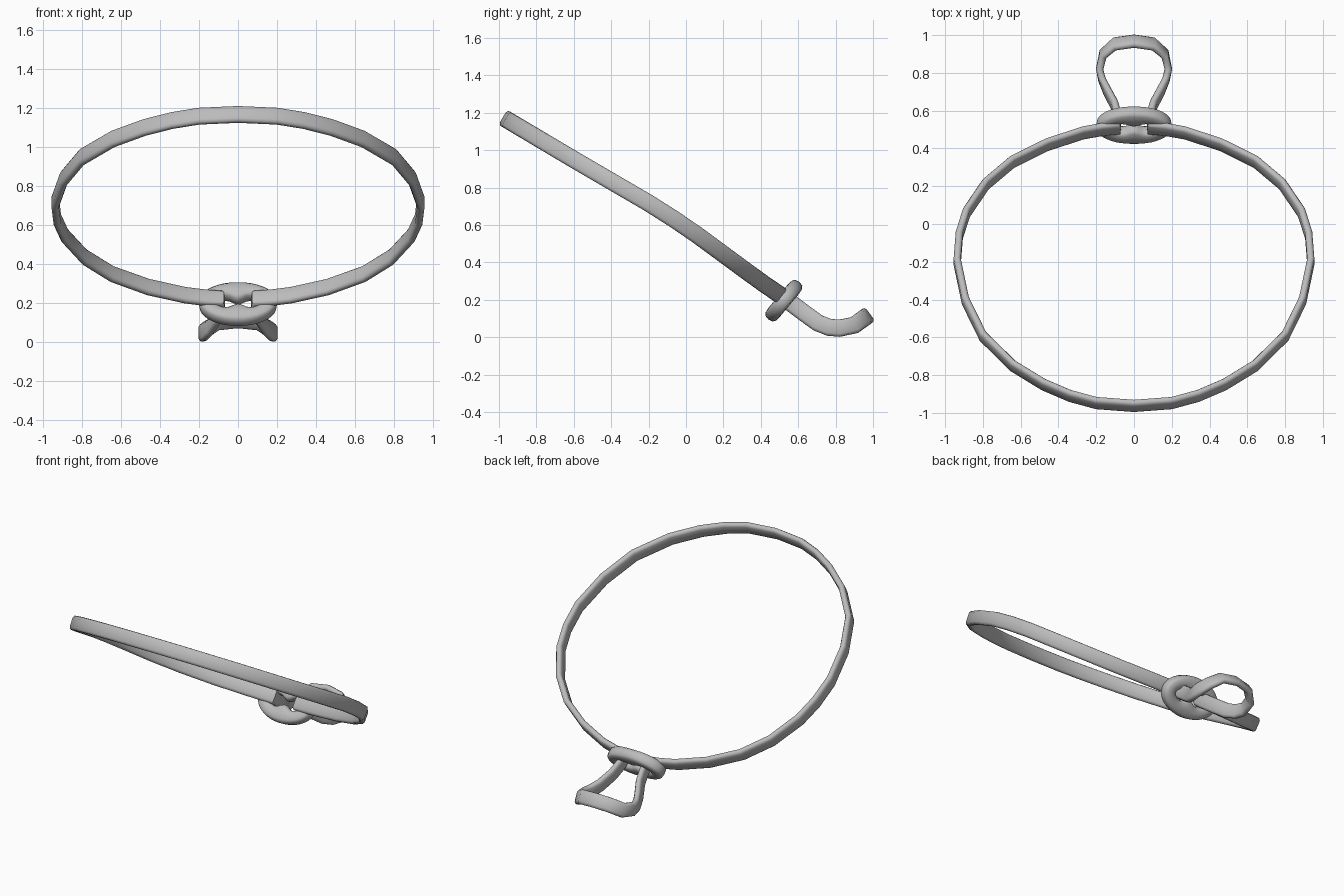
import bpy, bmesh, math
from mathutils import Vector

if "Cube" in bpy.data.objects:
    bpy.data.objects.remove(bpy.data.objects["Cube"])

grey = bpy.data.materials.new("grey")
grey.diffuse_color = (0.5, 0.5, 0.5, 1)
grey.use_nodes = True
grey.node_tree.nodes["Principled BSDF"].inputs["Base Color"].default_value = grey.diffuse_color


def sweep(name, rings, angle):
    """Closed tube through a loop of cross-sections."""
    bm = bmesh.new()
    rings = [[bm.verts.new(v) for v in ring] for ring in rings]
    n, m = len(rings), len(rings[0])
    for i in range(n):
        p, q = rings[i], rings[(i + 1) % n]
        for j in range(m):
            k = (j + 1) % m
            bm.faces.new((p[j], p[k], q[k], q[j]))
    bmesh.ops.recalc_face_normals(bm, faces=bm.faces)
    mesh = bpy.data.meshes.new(name)
    bm.to_mesh(mesh)
    bm.free()
    mesh.materials.append(grey)
    ob = bpy.data.objects.new(name, mesh)
    bpy.context.collection.objects.link(ob)
    bpy.context.view_layer.objects.active = ob
    ob.select_set(True)
    bpy.ops.object.shade_smooth_by_angle(angle=math.radians(angle))
    ob.select_set(False)


# Side profile of the strap: (y, z)
profile = [(-0.97, 1.17), (-0.6, 0.95), (-0.2, 0.717), (0, 0.59), (0.2, 0.443),
           (0.4, 0.296), (0.5, 0.228), (0.62, 0.138), (0.7, 0.078), (0.76, 0.053),
           (0.82, 0.048), (0.9, 0.064), (0.98, 0.122)]


def height(y):
    i = 0
    while i < len(profile) - 2 and y > profile[i + 1][0]:
        i += 1
    (y0, z0), (y1, z1) = profile[i], profile[i + 1]
    return z0 + (z1 - z0) * (y - y0) / (y1 - y0)


# Plan of the right half: big loop, pinch inside the ring, small loop
half = [(0, -0.963), (0.2, -0.948), (0.34, -0.91), (0.48, -0.85), (0.64, -0.752),
        (0.80, -0.595), (0.893, -0.405), (0.936, -0.2), (0.925, -0.06), (0.887, 0.06),
        (0.785, 0.21), (0.645, 0.328), (0.46, 0.42), (0.27, 0.482), (0.17, 0.5),
        (0.09, 0.508), (0.085, 0.56), (0.103, 0.63), (0.143, 0.705), (0.17, 0.765),
        (0.182, 0.82), (0.164, 0.9), (0.103, 0.953), (0, 0.968)]
plan = half + [(-x, y) for x, y in half[-2:0:-1]]
pts = [Vector((x, y, height(y))) for x, y in plan]

# Strap with softened edges
band = [(0.019, -0.03), (0.019, 0.03), (0.012, 0.043), (0, 0.046), (-0.012, 0.043),
        (-0.019, 0.03), (-0.019, -0.03), (-0.012, -0.043), (0, -0.046), (0.012, -0.043)]
rings = []
for i, p in enumerate(pts):
    d0 = (p - pts[i - 1]).normalized()
    d1 = (pts[(i + 1) % len(pts)] - p).normalized()
    slope = (height(p.y + 0.05) - height(p.y - 0.05)) / 0.1
    up = Vector((0, -slope, 1)).normalized()
    across = (d0 + d1).cross(up).normalized()
    mitre = 1 / max(0.7, math.sqrt((1 + d0.dot(d1)) / 2))
    rings.append([p + across * mitre * s + up * t for s, t in band])
sweep("strap", rings, 50)

# Oval slider ring square to the strap, its opening pinched at the middle
axis = Vector((0, 0.77, -0.64)).normalized()
rise = Vector((0, 0.64, 0.77)).normalized()
centre = Vector((0, 0.523, 0.195))
rings = []
for i in range(36):
    t = 2 * math.pi * i / 36
    c, s = math.cos(t), math.sin(t)
    outer = Vector((0.2 * c, 0.13 * s))
    inner = Vector((0.118 * c, 0.048 * s))
    pinch = math.exp(-(inner.x / 0.04) ** 2)
    inner.y *= 1 - 0.75 * pinch
    mid, arm = (outer + inner) / 2, (outer - inner) / 2
    ring = []
    for k in range(12):
        a = 2 * math.pi * k / 12
        u = math.copysign(abs(math.cos(a)) ** 0.65, math.cos(a))
        v = math.copysign(abs(math.sin(a)) ** 0.65, math.sin(a)) * 0.039
        q = mid + arm * u
        ring.append(centre + Vector((q.x, 0, 0)) + rise * q.y + axis * v)
    rings.append(ring)
sweep("slider_ring", rings, 60)
